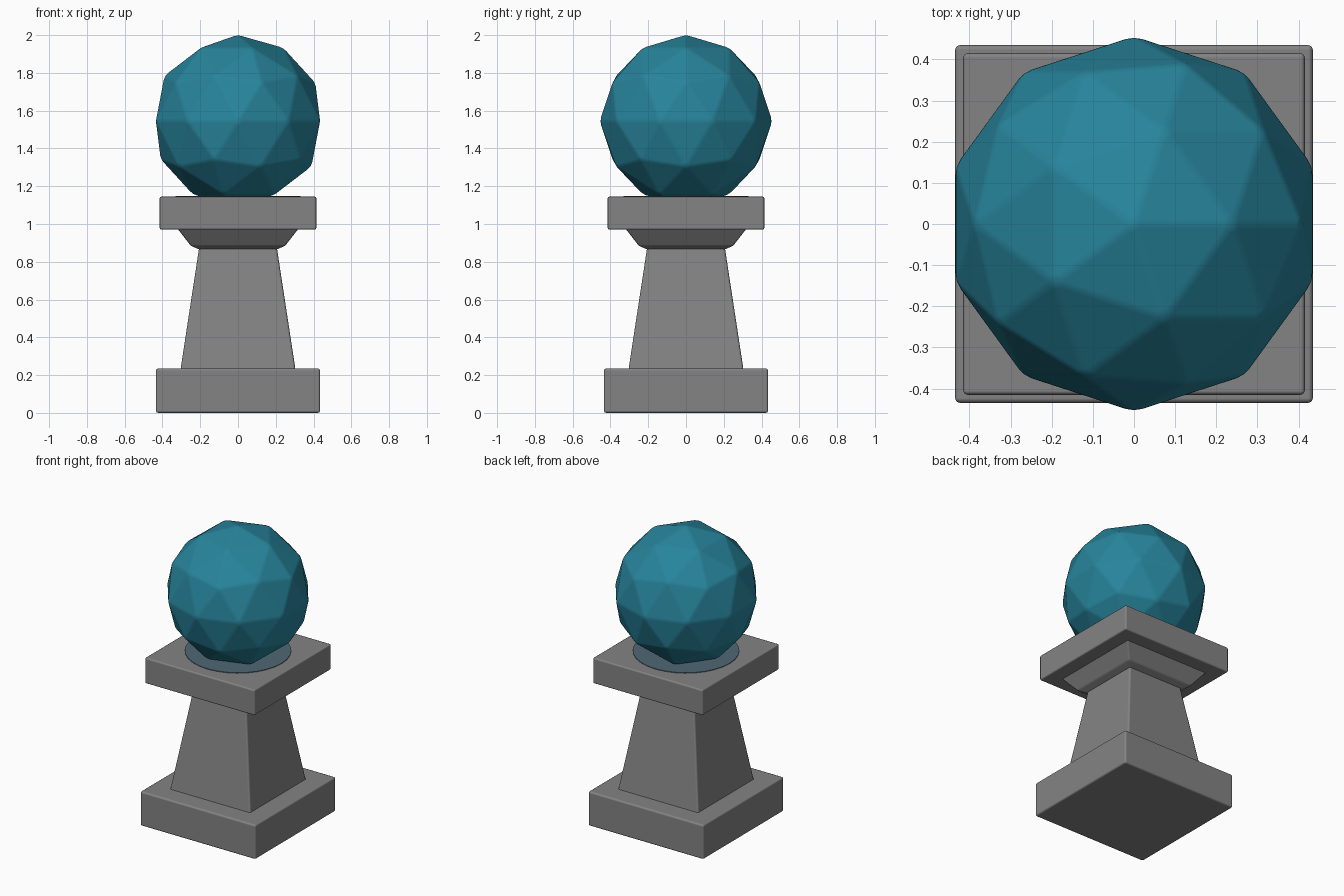
import bpy
import bmesh

cube = bpy.data.objects.get("Cube")
if cube:
    bpy.data.objects.remove(cube, do_unlink=True)


def material(name, rgb):
    mat = bpy.data.materials.new(name)
    mat.use_nodes = True
    color = (*rgb, 1)
    mat.diffuse_color = color
    node = mat.node_tree.nodes["Principled BSDF"]
    node.inputs["Base Color"].default_value = color
    node.inputs["Roughness"].default_value = 0.8
    return mat


stone = material("grey stone", (0.23, 0.23, 0.23))
teal = material("teal crystal", (0.02, 0.23, 0.33))
halo = material("blue grey glow", (0.08, 0.135, 0.175))


def finish(bm, name, mat, bevel=0, angle=0.3):
    """Turn a bmesh into a named, coloured object with soft edges."""
    mesh = bpy.data.meshes.new(name)
    bmesh.ops.recalc_face_normals(bm, faces=bm.faces)
    bm.to_mesh(mesh)
    bm.free()
    mesh.materials.append(mat)
    obj = bpy.data.objects.new(name, mesh)
    bpy.context.collection.objects.link(obj)
    if bevel:
        mesh.shade_smooth()
        mod = obj.modifiers.new("soft edges", "BEVEL")
        mod.width = bevel
        mod.segments = 2
        mod.limit_method = "ANGLE"
        mod.angle_limit = angle
        mod.harden_normals = True
    return obj


def square_loft(name, profile, bevel):
    """Stack square rings given as (half width, height) and cap the ends."""
    bm = bmesh.new()
    rings = []
    for h, z in profile:
        corners = ((-h, -h), (h, -h), (h, h), (-h, h))
        rings.append([bm.verts.new((x, y, z)) for x, y in corners])
    for low, high in zip(rings, rings[1:]):
        for i in range(4):
            j = (i + 1) % 4
            bm.faces.new((low[i], low[j], high[j], high[i]))
    bm.faces.new(rings[0])
    bm.faces.new(rings[-1])
    return finish(bm, name, stone, bevel)


# Stone pedestal
square_loft("base_block", [(0.435, 0), (0.435, 0.235)], 0.012)
square_loft("tapered_shaft", [(0.305, 0.225), (0.205, 0.88)], 0.012)
square_loft("flared_neck", [(0.205, 0.865), (0.25, 0.885), (0.32, 0.975)], 0.008)
square_loft("top_slab", [(0.415, 0.97), (0.415, 1.145)], 0.01)

# Thin glow on the slab under the orb
bm = bmesh.new()
bmesh.ops.create_cone(bm, cap_ends=True, segments=32, radius1=0.33, radius2=0.33, depth=0.004)
finish(bm, "glow_disc", halo).location.z = 1.147

# Faceted orb with softened facet edges
bm = bmesh.new()
bmesh.ops.create_icosphere(bm, subdivisions=2, radius=0.457)
finish(bm, "faceted_orb", teal, 0.012, 0.1).location.z = 1.545
